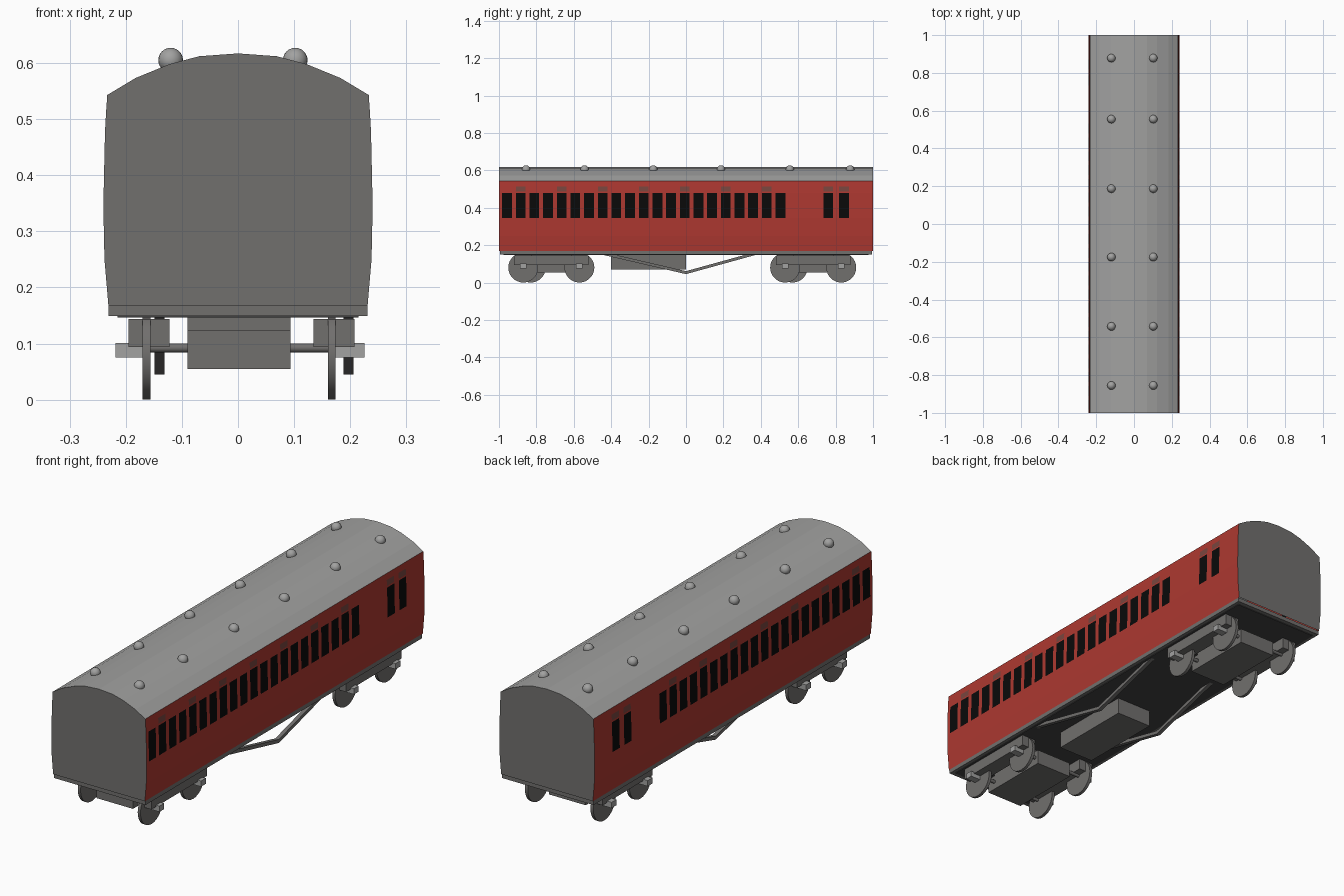
import bpy, bmesh, math
from mathutils import Matrix, Vector

if "Cube" in bpy.data.objects:
    bpy.data.objects.remove(bpy.data.objects["Cube"])


def material(name, r, g, b):
    m = bpy.data.materials.new(name)
    m.diffuse_color = (r, g, b, 1)
    m.use_nodes = True
    m.node_tree.nodes["Principled BSDF"].inputs["Base Color"].default_value = m.diffuse_color
    return m


RED = material("red_paint", 0.42, 0.04, 0.03)
DARK = material("dark_grey", 0.165, 0.16, 0.155)
LIGHT = material("light_grey", 0.36, 0.36, 0.355)
BLACK = material("window_black", 0.003, 0.003, 0.003)
VENT = material("vent_brown", 0.19, 0.06, 0.048)
FLOOR = material("floor_grey", 0.055, 0.055, 0.055)


def finish(name, bm, mats):
    me = bpy.data.meshes.new(name)
    bm.to_mesh(me)
    bm.free()
    ob = bpy.data.objects.new(name, me)
    bpy.context.collection.objects.link(ob)
    for m in mats:
        me.materials.append(m)
    return ob


def box(name, x, y, z, mat):
    """Box from (min, max) ranges on each axis."""
    bm = bmesh.new()
    size = [r[1] - r[0] for r in (x, y, z)]
    mid = [(r[0] + r[1]) / 2 for r in (x, y, z)]
    bmesh.ops.create_cube(bm, size=1, matrix=Matrix.Translation(mid) @ Matrix.Diagonal((*size, 1)))
    return finish(name, bm, [mat])


def disc(name, x0, x1, y, z, radius, sides, mat):
    """Cylinder lying along x."""
    bm = bmesh.new()
    m = Matrix.Translation(((x0 + x1) / 2, y, z)) @ Matrix.Rotation(math.pi / 2, 4, 'Y')
    bmesh.ops.create_cone(bm, cap_ends=True, segments=sides, radius1=radius, radius2=radius,
                          depth=x1 - x0, matrix=m)
    for f in bm.faces:
        f.smooth = len(f.verts) == 4
    for e in bm.edges:
        e.smooth = all(f.smooth for f in e.link_faces)
    return finish(name, bm, [mat])


# Body shell: bowed sides and arched roof, with windows and vents as cut faces
side = [(0.231, 0.168), (0.238, 0.25), (0.240, 0.345), (0.237, 0.48),
        (0.2365, 0.487), (0.235, 0.514), (0.233, 0.543)]
arch = [(0.183, 0.573), (0.122, 0.598), (0.069, 0.612), (0, 0.617)]
half = side + arch
profile = half + [(-x, z) for x, z in reversed(half[:-1])]

centres = [-0.957 + 0.0731 * i for i in range(21)] + [0.76, 0.845]
vented = {i for i in range(21) if i % 3 == 1} | {21, 22}
ys = [-1.0]
for c in centres:
    ys += [c - 0.026, c + 0.026]
ys.append(1.0)

bm = bmesh.new()
rows = [[bm.verts.new((x, y, z)) for y in ys] for x, z in profile]
for i in range(len(rows) - 1):
    row = min(i, len(rows) - 2 - i)      # same row number on both sides
    for j in range(len(ys) - 1):
        f = bm.faces.new((rows[i][j], rows[i][j + 1], rows[i + 1][j + 1], rows[i + 1][j]))
        window = j % 2 == 1
        if row >= len(side) - 1:
            f.material_index = 2
        elif window and row == 2:
            f.material_index = 3
        elif window and row == 4 and j // 2 in vented:
            f.material_index = 4
for col, rev in ((0, False), (-1, True)):
    ring = [r[col] for r in rows]
    f = bm.faces.new(ring[::-1] if rev else ring)
    f.material_index = 1
finish("carriage_body", bm, [RED, DARK, LIGHT, BLACK, VENT])

# Underframe with a darker floor plate below
box("underframe", (-0.231, 0.231), (-0.995, 0.995), (0.149, 0.168), DARK)
box("floor_plate", (-0.215, 0.215), (-0.975, 0.975), (0.146, 0.15), FLOOR)

# Roof ventilators in two rows
for x in (-0.12, 0.102):
    for y in (-0.855, -0.542, -0.175, 0.187, 0.555, 0.878):
        bm = bmesh.new()
        bmesh.ops.create_uvsphere(bm, u_segments=20, v_segments=12, radius=0.022,
                                  matrix=Matrix.Translation((x, y, 0.605)))
        for f in bm.faces:
            f.smooth = True
        finish("roof_ventilator", bm, [LIGHT])

# Equipment box under the floor
box("equipment_box", (-0.09, 0.09), (-0.4, 0.0), (0.07, 0.15), DARK)

# Truss rods: shallow V on each side
for x in (-0.14, 0.197):
    line = [(-0.44, 0.155), (0.0, 0.053), (0.37, 0.155)]
    bm = bmesh.new()
    rings = []
    for y, z in line:
        rings.append([bm.verts.new((x + dx, y, z + dz)) for dx, dz in
                      ((-0.009, -0.008), (0.009, -0.008), (0.009, 0.008), (-0.009, 0.008))])
    for a, b in zip(rings, rings[1:]):
        for k in range(4):
            bm.faces.new((a[k], a[(k + 1) % 4], b[(k + 1) % 4], b[k]))
    bm.faces.new(rings[0])
    bm.faces.new(rings[-1])
    bmesh.ops.recalc_face_normals(bm, faces=bm.faces)
    finish("truss_rod", bm, [DARK])

# Bogies: centre block, side frames, wheels, axles and axle boxes
bogies = [(-0.72, (-0.83, -0.57), (-0.87, -0.57)),
          (0.68, (0.57, 0.83), (0.53, 0.83))]
for mid, left, right in bogies:
    box("bogie_block", (-0.09, 0.094), (mid - 0.17, mid + 0.17), (0.055, 0.123), DARK)
    box("bogie_bolster", (-0.09, 0.094), (mid - 0.13, mid + 0.13), (0.12, 0.15), DARK)
    for wheels, frame_x, wheel_x, box_x in (
            (left, (-0.195, -0.122), -0.163, (-0.218, -0.165)),
            (right, (0.135, 0.208), 0.167, (0.17, 0.225))):
        box("bogie_side_frame", frame_x, (wheels[0] - 0.05, wheels[1] + 0.05), (0.094, 0.144), DARK)
        for y in wheels:
            disc("wheel", wheel_x - 0.007, wheel_x + 0.007, y, 0.08, 0.08, 28, DARK)
            box("axle_box", box_x, (y - 0.017, y + 0.017), (0.075, 0.101), LIGHT)
    for a, b in zip(left, right):
        disc("axle", -0.16, 0.165, (a + b) / 2, 0.092, 0.008, 12, DARK)
